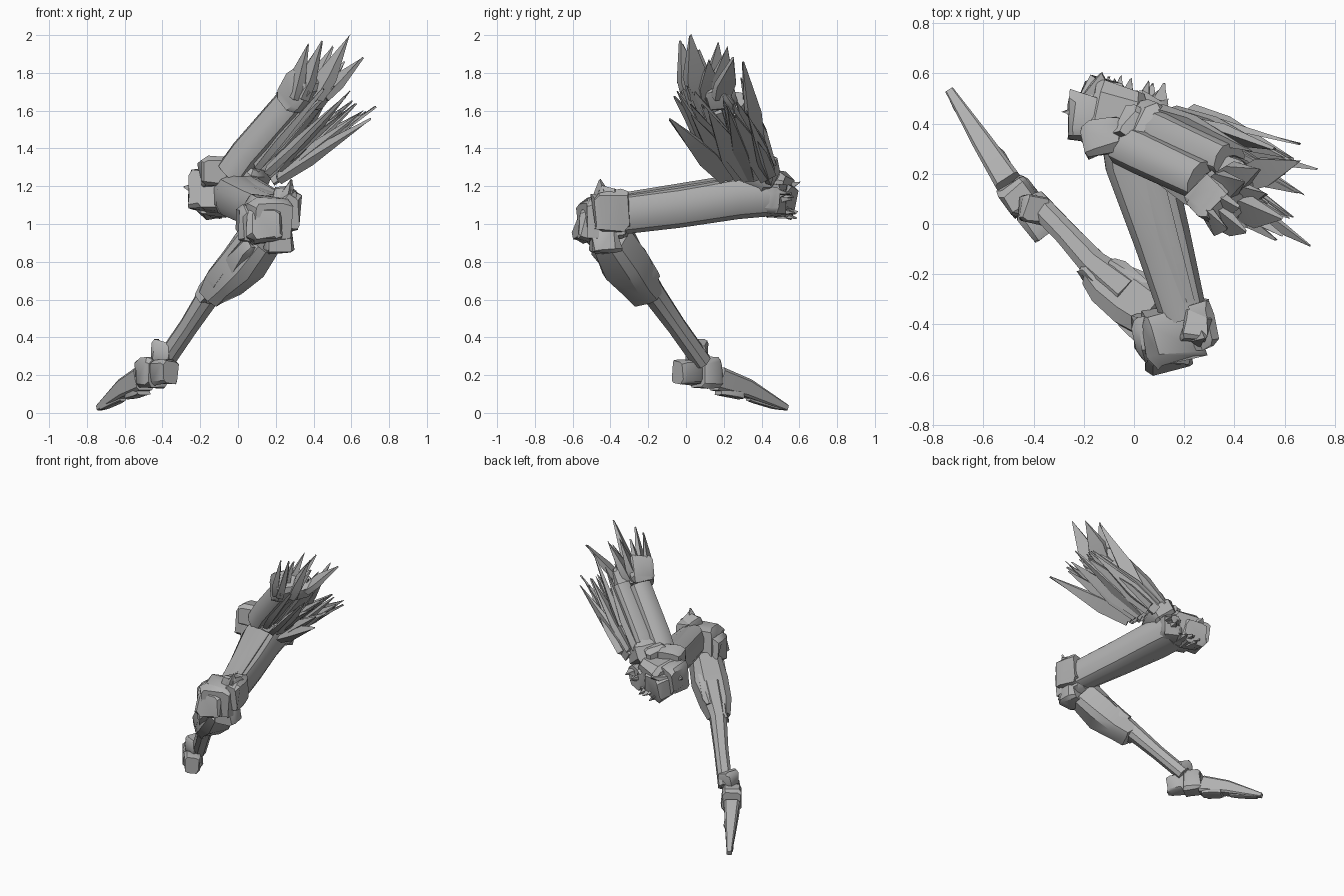
import bpy, bmesh, math, random
from mathutils import Vector as V

random.seed(4)
steel = bpy.data.materials.new("mid grey metal")
steel.diffuse_color = (0.44, 0.44, 0.44, 1)


def add(name, bm):
    bmesh.ops.recalc_face_normals(bm, faces=bm.faces)
    me = bpy.data.meshes.new(name)
    bm.to_mesh(me)
    bm.free()
    me.materials.append(steel)
    ob = bpy.data.objects.new(name, me)
    bpy.context.collection.objects.link(ob)
    return ob


def beam(name, stations, n=8, corner=0.55, jitter=0.0, up=(0, 0, 1)):
    """Loft through stations (x, y, z, half width, half height)."""
    pts = [V(s[:3]) for s in stations]
    d = (pts[-1] - pts[0]).normalized()
    side = d.cross(V(up)).normalized()
    top = side.cross(d)
    bm = bmesh.new()
    rings = []
    for p, s in zip(pts, stations):
        ring = []
        for i in range(n):
            a = 2 * math.pi * (i + 0.5) / n
            c, q = math.cos(a), math.sin(a)
            # superellipse section: low corner value is boxier
            u = math.copysign(abs(c) ** corner, c) * s[3]
            v = math.copysign(abs(q) ** corner, q) * s[4]
            j = V([random.uniform(-jitter, jitter) for _ in range(3)])
            ring.append(bm.verts.new(p + side * u + top * v + j))
        rings.append(ring)
    for r0, r1 in zip(rings, rings[1:]):
        for i in range(n):
            k = (i + 1) % n
            bm.faces.new((r0[i], r0[k], r1[k], r1[i]))
    bm.faces.new(rings[0])
    bm.faces.new(rings[-1])
    return add(name, bm)


def chunk(name, a, b, w, h, jitter=0.012, n=8):
    """Battered armour block running from a to b."""
    a, b = V(a), V(b)
    beam(name, [(*a, w * .88, h * .88), (*a.lerp(b, .2), w, h),
                (*a.lerp(b, .8), w, h), (*b, w * .85, h * .85)],
         n, 0.4, jitter)


def blade(name, base, tip, w, t, up=(0, 0, 1)):
    """Torn flat shard tapering to a point."""
    base, tip = V(base), V(tip)
    beam(name, [(*base, w * .8, t), (*base.lerp(tip, .35), w, t),
                (*tip, .002, .002)], 4, 1.0, 0.006, up)


# foot: wedge toe with sole pads
beam("toe", [(-.50, .165, .18, .055, .065), (-.60, .32, .13, .042, .05),
             (-.735, .532, .027, .018, .016)], corner=.35)
chunk("sole_pad", (-.50, .17, .115), (-.57, .29, .092), .045, .022, .004)
chunk("front_sole_pad", (-.61, .33, .075), (-.72, .50, .026), .022, .014, .002)

# ankle blocks
chunk("heel_block", (-.355, -.045, .215), (-.43, .07, .215), .055, .068, .006)
chunk("ankle_block", (-.425, .06, .21), (-.495, .16, .21), .07, .083, .008)
chunk("ankle_collar", (-.41, .06, .275), (-.385, .055, .37), .055, .06, .008)

# shin rod and its armour
beam("shin_rod", [(-.39, .085, .27, .05, .05), (-.26, -.05, .46, .05, .05),
                  (-.15, -.17, .63, .06, .06), (0, -.29, .80, .08, .08)], 8, .8)
beam("shin_armour", [(-.14, -.20, .62, .07, .07), (-.07, -.25, .69, .105, .095),
                     (.03, -.32, .79, .12, .115), (.12, -.39, .93, .10, .11)],
     8, .6, .01)
chunk("shin_left_plate", (-.12, -.24, .66), (-.02, -.35, .81), .07, .055)
chunk("shin_right_plate", (-.08, -.20, .69), (.06, -.31, .86), .06, .06)
chunk("shin_front_plate", (0, -.35, .77), (.10, -.45, .90), .085, .05)
chunk("shin_clip", (-.18, -.17, .61), (-.10, -.23, .70), .055, .055)

# knee joint cluster
chunk("knee_core", (.13, -.33, 1.04), (.18, -.54, 1.01), .12, .12, .015)
chunk("knee_right_block", (.255, -.31, 1.08), (.285, -.49, 1.06), .05, .11, .015)
chunk("knee_left_block", (.05, -.36, 1.02), (.07, -.52, .99), .06, .10, .015)
chunk("knee_cap", (.13, -.49, .98), (.14, -.575, 1.00), .09, .09, .012)
chunk("knee_lower_block", (.20, -.36, .92), (.22, -.50, .91), .08, .07, .012)
chunk("knee_top_fin", (.25, -.36, 1.13), (.24, -.47, 1.15), .06, .05, .012)
blade("knee_shard", (.25, -.44, 1.10), (.28, -.455, 1.235), .06, .03)

# thigh beam with a ridge
beam("thigh", [(.20, -.37, 1.05, .095, .11), (.11, -.05, 1.09, .118, .113),
               (.02, .25, 1.14, .14, .118), (-.01, .42, 1.155, .135, .118)],
     12, .75)
beam("thigh_ridge", [(.21, -.31, 1.14, .035, .03), (.08, .15, 1.21, .05, .035),
                     (.03, .34, 1.24, .05, .035)], 6, .7)

# hip joint cluster
chunk("hip_core", (-.11, .32, 1.19), (-.05, .53, 1.15), .12, .12, .015)
chunk("hip_left_block", (-.205, .34, 1.20), (-.19, .51, 1.17), .075, .105, .015)
chunk("hip_front_block", (-.10, .28, 1.28), (-.13, .41, 1.27), .085, .08, .012)
chunk("hip_back_block", (-.14, .43, 1.13), (-.10, .56, 1.12), .09, .09, .015)
chunk("hip_right_block", (.03, .38, 1.14), (.07, .51, 1.13), .07, .09, .015)
chunk("hip_upper_block", (-.02, .33, 1.31), (.05, .44, 1.28), .08, .06, .012)
blade("hip_left_shard", (-.10, .45, 1.17), (-.285, .45, 1.2), .09, .05, (0, 1, 0))
blade("hip_back_shard", (-.15, .43, 1.16), (-.13, .605, 1.22), .11, .05)
for i in range(12):
    x = -.15 + .022 * i
    z = random.uniform(1.05, 1.22)
    blade(f"hip_shard_{i}", (x, .44, z),
          (x + .03, random.uniform(.54, .60) - .003 * i, z + random.uniform(-.06, .03)),
          .045, .025)

# upper arm: two parallel tubes and a block at the end
beam("upper_tube_front", [(-.03, .31, 1.26, .085, .09), (.05, .275, 1.37, .09, .09),
                          (.285, .165, 1.64, .085, .09)], 12, .8)
beam("upper_tube_back", [(.06, .39, 1.25, .08, .085), (.13, .355, 1.36, .09, .09),
                         (.38, .25, 1.65, .07, .075)], 10, .8)
chunk("upper_collar", (.02, .37, 1.22), (.09, .33, 1.33), .13, .10)
chunk("upper_end_block", (.285, .125, 1.64), (.375, .055, 1.78), .09, .085, .014)
chunk("upper_end_back_block", (.37, .21, 1.63), (.43, .17, 1.73), .07, .06, .014)

# torn blades at the top end
for i, tip in enumerate([(.59, .02, 2.0), (.45, -.03, 1.97), (.37, -.02, 1.95),
                         (.44, .17, 1.96), (.50, .22, 1.94), (.66, .25, 1.88),
                         (.53, .12, 1.87), (.42, .07, 1.92)]):
    base = V((.36, .11, 1.66)).lerp(V((tip[0] - .14, tip[1], 1.68)), .55)
    blade(f"top_blade_{i}", base, tip, .085, .03, (1, .5, 0))

# broad torn blades along the lower side of the upper arm
for i in range(18):
    s, t = (i % 3) / 2, (i // 3) / 5
    base = V((.10 + .12 * s, .21 + .22 * t, 1.31 - .06 * s))
    tip = V((.50 + .18 * s, -.03 + .33 * t, 1.73 - .17 * s + .06 * t))
    tip += V([random.uniform(-.06, .03) for _ in range(3)])
    blade(f"side_blade_{i}", base, tip, .075, .028, (.6, .3, -.7))
blade("long_blade_low", (.22, .33, 1.24), (.73, .22, 1.62), .06, .025)
blade("long_blade_back", (.17, .44, 1.24), (.66, .32, 1.60), .07, .02, (.3, .8, 0))
blade("long_blade_high", (.28, .38, 1.42), (.56, .30, 1.86), .07, .025, (.6, .6, 0))
blade("long_blade_front", (.22, .19, 1.29), (.59, -.05, 1.70), .06, .025)

# rounded panels stay smooth, battered edges stay sharp
bpy.ops.object.select_all(action='SELECT')
bpy.context.view_layer.objects.active = bpy.data.objects["thigh"]
bpy.ops.object.shade_smooth_by_angle(angle=math.radians(35))
